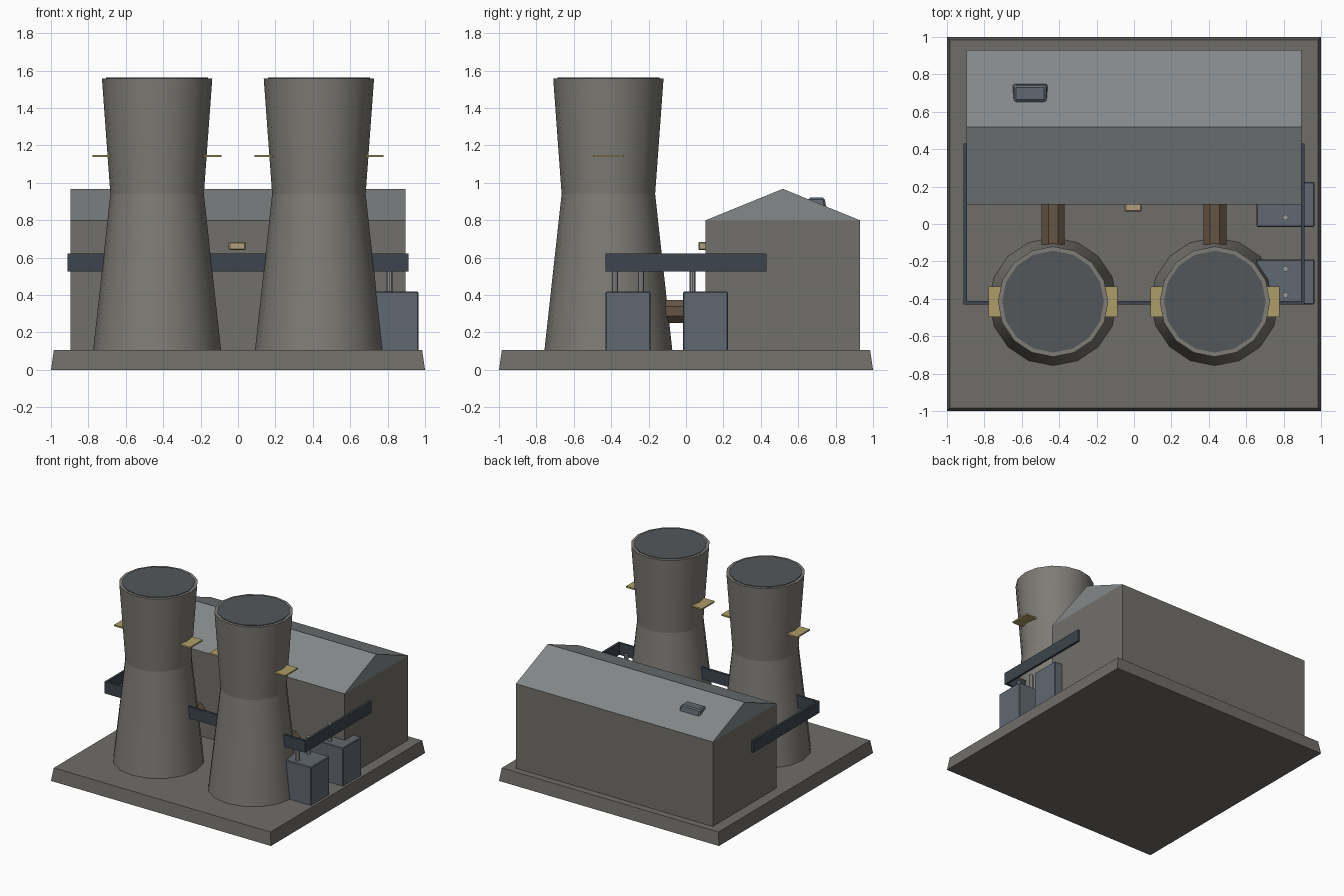
import bpy, bmesh, math
from mathutils import Matrix

if "Cube" in bpy.data.objects:
    bpy.data.objects.remove(bpy.data.objects["Cube"])


def material(name, color):
    m = bpy.data.materials.new(name)
    m.diffuse_color = (*color, 1)
    m.use_nodes = True
    m.node_tree.nodes["Principled BSDF"].inputs["Base Color"].default_value = m.diffuse_color
    return m


CONCRETE = material("concrete", (0.21, 0.20, 0.18))
SLAB = material("slab_grey", (0.16, 0.155, 0.14))
WALL = material("wall_grey", (0.17, 0.16, 0.145))
ROOF = material("roof_grey", (0.23, 0.25, 0.255))
DARK = material("dark_steel", (0.045, 0.06, 0.075))
LID = material("tower_mouth", (0.085, 0.095, 0.105))
STEEL = material("blue_steel", (0.12, 0.14, 0.165))
PALE = material("pale_metal", (0.33, 0.33, 0.33))
YELLOW = material("yellow_paint", (0.42, 0.34, 0.14))
TAN = material("lamp_tan", (0.42, 0.34, 0.2))
RUST = material("rust", (0.13, 0.09, 0.06))


def finish(name, bm, mat, bevel=0):
    bmesh.ops.recalc_face_normals(bm, faces=bm.faces)
    me = bpy.data.meshes.new(name)
    bm.to_mesh(me)
    bm.free()
    me.materials.append(mat)
    ob = bpy.data.objects.new(name, me)
    bpy.context.collection.objects.link(ob)
    if bevel:
        mod = ob.modifiers.new("bevel", 'BEVEL')
        mod.width, mod.segments = bevel, 1
    return ob


def box(name, x, y, z, mat, taper=0, bevel=0):
    """Box from (min, max) ranges; taper pulls the top edges inward."""
    bm = bmesh.new()
    bmesh.ops.create_cube(bm, size=1)
    for v in bm.verts:
        t = taper if v.co.z > 0 else 0
        v.co = [(r[0] + r[1]) / 2 + c * (r[1] - r[0] - 2 * k)
                for r, c, k in zip((x, y, z), v.co, (t, t, 0))]
    return finish(name, bm, mat, bevel)


def cone(name, x, y, z, r1, r2, n, mat, smooth=False):
    bm = bmesh.new()
    bmesh.ops.create_cone(bm, cap_ends=True, segments=n, radius1=r1, radius2=r2,
                          depth=z[1] - z[0],
                          matrix=Matrix.Translation((x, y, (z[0] + z[1]) / 2)))
    if smooth:
        for f in bm.faces:
            f.smooth = abs(f.normal.z) < 0.5
        for e in bm.edges:
            e.smooth = all(f.smooth for f in e.link_faces)
    return finish(name, bm, mat)


def prism_x(name, profile, x, mat):
    """Extrude a y-z profile along x."""
    bm = bmesh.new()
    f = bm.faces.new([bm.verts.new((x[0], y, z)) for y, z in profile])
    ext = bmesh.ops.extrude_face_region(bm, geom=[f])["geom"]
    bmesh.ops.translate(bm, vec=(x[1] - x[0], 0, 0),
                        verts=[g for g in ext if isinstance(g, bmesh.types.BMVert)])
    bm.faces.new([v for v in f.verts]) if not f.is_valid else None
    return finish(name, bm, mat)


# Ground slab
box("slab", (-1, 1), (-1, 1), (0, 0.105), SLAB, taper=0.015)

# Main hall with gabled roof
box("hall_walls", (-0.895, 0.895), (0.105, 0.93), (0.1, 0.8), WALL)
prism_x("hall_roof", [(0.105, 0.8), (0.93, 0.8), (0.5175, 0.968)], (-0.895, 0.895), ROOF)
box("roof_vent", (-0.66, -0.45), (0.635, 0.76), (0.82, 0.922), STEEL, taper=0.02, bevel=0.01)
box("wall_lamp", (-0.05, 0.042), (0.066, 0.115), (0.64, 0.685), TAN, bevel=0.006)

# Cooling towers with fins and a feed pipe each
TY = -0.415
for side, tx in (("left", -0.4325), ("right", 0.4325)):
    cone(f"{side}_tower_lower", tx, TY, (0.1, 0.94), 0.3425, 0.25, 16, CONCRETE, True)
    cone(f"{side}_tower_upper", tx, TY, (0.94, 1.558), 0.25, 0.295, 16, CONCRETE, True)
    cone(f"{side}_tower_mouth", tx, TY, (1.54, 1.563), 0.272, 0.272, 16, LID)
    for end, s in (("outer", -1), ("inner", 1)):
        box(f"{side}_tower_{end}_fin", sorted((tx + s * 0.235, tx + s * 0.345)),
            (TY - 0.082, TY + 0.082), (1.138, 1.15), YELLOW)
    pipe = cone(f"{side}_feed_pipe", 0, 0, (-0.17, 0.17), 0.066, 0.066, 8, RUST)
    pipe.matrix_world = (Matrix.Translation((tx, -0.03, 0.313))
                         @ Matrix.Rotation(math.pi / 2, 4, 'X')
                         @ Matrix.Rotation(math.pi / 8, 4, 'Z'))

# Dark service band around three sides
box("band_front", (-0.912, 0.912), (-0.43, -0.412), (0.525, 0.622), DARK)
for side, s in (("left", -1), ("right", 1)):
    box(f"band_{side}", sorted((s * 0.894, s * 0.912)), (-0.43, 0.43), (0.525, 0.622), DARK)

# Transformers with insulator posts
for label, cy in (("front", -0.31), ("back", 0.105)):
    box(f"{label}_transformer", (0.655, 0.965), (cy - 0.12, cy + 0.12), (0.1, 0.418), STEEL, bevel=0.005)
    for i, d in enumerate((-0.07, 0.07)):
        cone(f"{label}_insulator_{i + 1}", 0.81, cy + d, (0.41, 0.56), 0.016, 0.016, 8, PALE)
